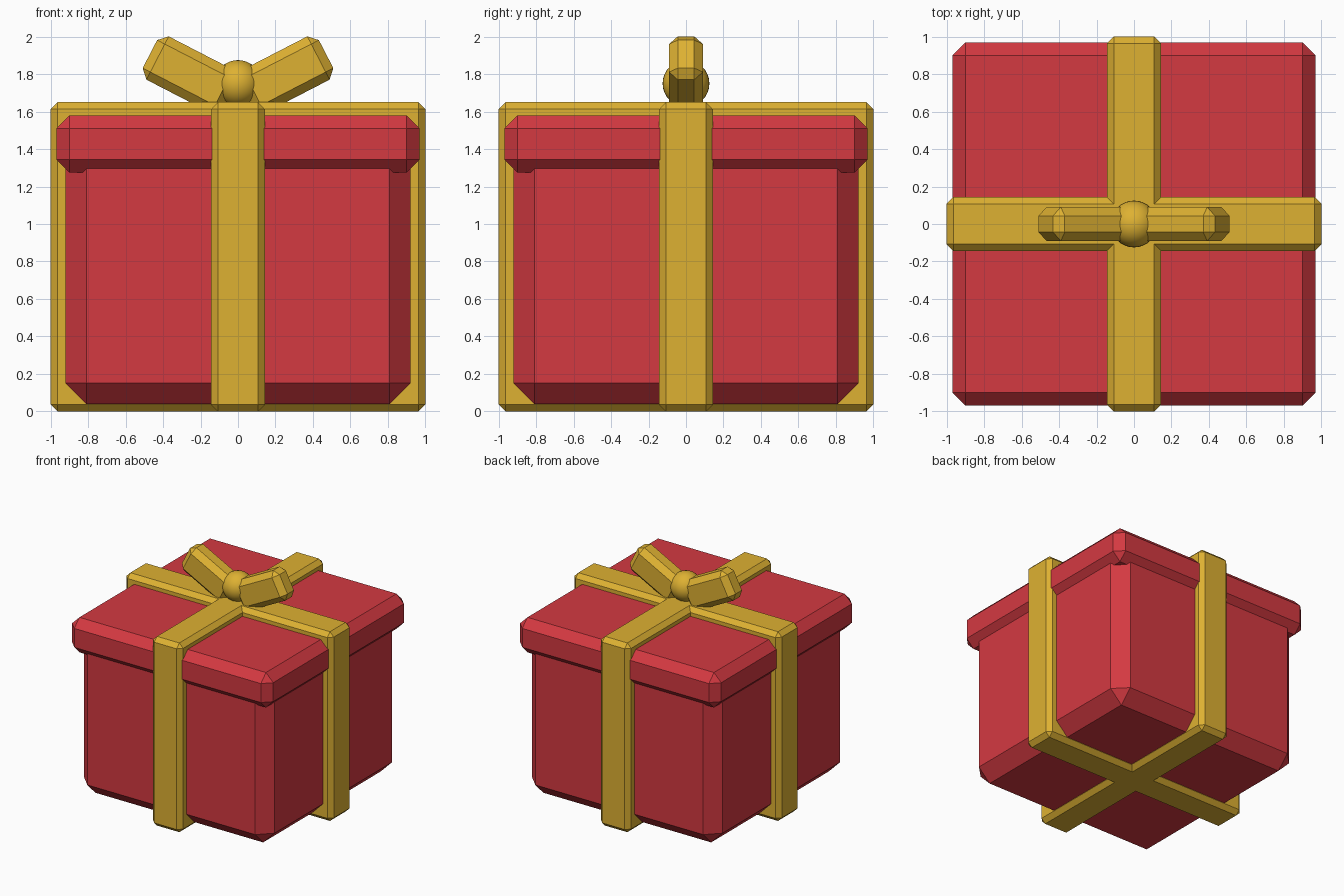
import bpy, bmesh, math
from mathutils import Matrix

if "Cube" in bpy.data.objects:
    bpy.data.objects.remove(bpy.data.objects["Cube"])


def material(name, rgb):
    m = bpy.data.materials.new(name)
    m.diffuse_color = (*rgb, 1.0)
    m.use_nodes = True
    m.node_tree.nodes["Principled BSDF"].inputs["Base Color"].default_value = m.diffuse_color
    return m


RED = material("wrapping red", (0.658, 0.041, 0.053))
GOLD = material("ribbon gold", (0.73, 0.44, 0.032))


def add_object(name, bm, mat):
    me = bpy.data.meshes.new(name)
    bm.to_mesh(me)
    bm.free()
    me.materials.append(mat)
    ob = bpy.data.objects.new(name, me)
    bpy.context.collection.objects.link(ob)
    return ob


def chamfered_box(name, size, centre, chamfer, mat, tilt=0.0):
    """Box with flat single-segment chamfers, tilted about the y axis."""
    bm = bmesh.new()
    bmesh.ops.create_cube(bm, size=1.0)
    bmesh.ops.scale(bm, vec=size, verts=bm.verts)
    bmesh.ops.bevel(bm, geom=bm.edges[:], offset=chamfer, segments=1,
                    affect='EDGES', profile=0.5)
    bm.transform(Matrix.Translation(centre) @ Matrix.Rotation(tilt, 4, 'Y'))
    return add_object(name, bm, mat)


# Box body and overhanging lid
chamfered_box("box_body", (1.84, 1.84, 1.42), (0, 0, 0.75), 0.11, RED)
chamfered_box("box_lid", (1.94, 1.94, 0.305), (0, 0, 1.4275), 0.07, RED)

# Two ribbons wrapped right around the box
chamfered_box("ribbon_front_to_back", (0.29, 2.0, 1.65), (0, 0, 0.825), 0.037, GOLD)
chamfered_box("ribbon_side_to_side", (2.0, 0.29, 1.65), (0, 0, 0.825), 0.037, GOLD)

# Bow loops, mirrored left and right
for side, name in ((1, "bow_loop_right"), (-1, "bow_loop_left")):
    chamfered_box(name, (0.48, 0.18, 0.26), (side * 0.257, 0, 1.797), 0.046,
                  GOLD, tilt=-side * math.radians(27.3))

# Round knot in the middle of the bow
bm = bmesh.new()
bmesh.ops.create_uvsphere(bm, u_segments=32, v_segments=16, radius=0.125)
bmesh.ops.translate(bm, vec=(0, 0, 1.75), verts=bm.verts)
for f in bm.faces:
    f.smooth = True
add_object("bow_knot", bm, GOLD)
